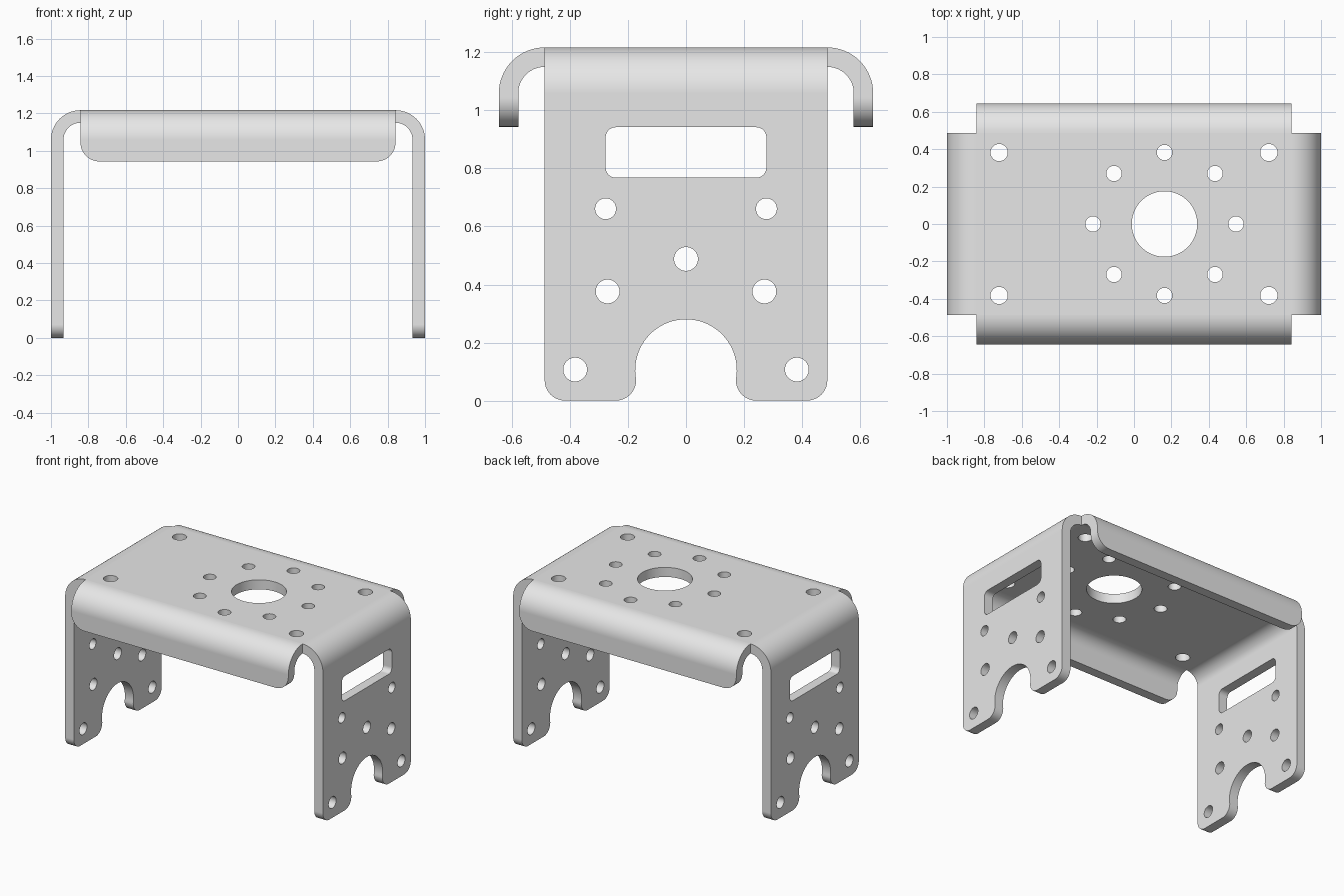
import bpy
import bmesh
from math import cos, sin, radians, pi

cube = bpy.data.objects.get("Cube")
if cube:
    bpy.data.objects.remove(cube, do_unlink=True)

TOP, THICK, BEND = 1.217, 0.067, 0.158      # sheet height, thickness, outer bend radius
HALF_X, HALF_Y = 0.842, 0.487               # flat part of the top

grey = bpy.data.materials.new("plain grey metal")
grey.use_nodes = True
grey.diffuse_color = (0.8, 0.8, 0.8, 1)
grey.node_tree.nodes["Principled BSDF"].inputs["Base Color"].default_value = (0.8, 0.8, 0.8, 1)

# Maps from outline coordinates (u, v) and depth w to space
ALONG_X = lambda u, v, w: (w, u, v)
ALONG_Y = lambda u, v, w: (u, w, v)
ALONG_Z = lambda u, v, w: (u, v, w)


def arc(cx, cy, r, start, end, n=16):
    angles = [radians(start + (end - start) * i / n) for i in range(n + 1)]
    return [(cx + r * cos(a), cy + r * sin(a)) for a in angles]


def circle(cx, cy, r, n=40):
    return arc(cx, cy, r, 0, 360, n)[:-1]


def prisms(name, outlines, place, low, high, round_edge=None, radius=0.0):
    """Extrude closed outlines; optionally round the edges chosen by a rule."""
    bm = bmesh.new()
    for outline in outlines:
        a = [bm.verts.new(place(u, v, low)) for u, v in outline]
        b = [bm.verts.new(place(u, v, high)) for u, v in outline]
        bm.faces.new(a)
        bm.faces.new(b[::-1])
        for i in range(len(a)):
            j = (i + 1) % len(a)
            bm.faces.new((a[i], b[i], b[j], a[j]))
    if round_edge:
        edges = [e for e in bm.edges if round_edge(e.verts[0].co, e.verts[1].co)]
        bmesh.ops.bevel(bm, geom=edges, offset=radius, segments=10,
                        profile=0.5, affect='EDGES')
    bmesh.ops.recalc_face_normals(bm, faces=bm.faces[:])
    mesh = bpy.data.meshes.new(name)
    bm.to_mesh(mesh)
    bm.free()
    mesh.materials.append(grey)
    obj = bpy.data.objects.new(name, mesh)
    bpy.context.collection.objects.link(obj)
    return obj


def activate(obj):
    bpy.ops.object.select_all(action='DESELECT')
    obj.select_set(True)
    bpy.context.view_layer.objects.active = obj


def cut(obj, cutter):
    activate(obj)
    mod = obj.modifiers.new("cut", 'BOOLEAN')
    mod.operation, mod.solver, mod.object = 'DIFFERENCE', 'EXACT', cutter
    bpy.ops.object.modifier_apply(modifier=mod.name)
    bpy.data.objects.remove(cutter, do_unlink=True)


def finish(obj):
    activate(obj)
    bpy.ops.object.shade_smooth_by_angle(angle=radians(30))
    mod = obj.modifiers.new("even shading", 'WEIGHTED_NORMAL')
    mod.keep_sharp = True


def bent_edge(edge, bottom):
    """Sheet profile bending down from the top at the given distance."""
    outer = edge + BEND
    return (arc(edge, TOP - BEND, BEND, 90, 0)
            + [(outer, bottom), (outer - THICK, bottom)]
            + arc(edge, TOP - BEND, BEND - THICK, 0, 90))


# Top and both legs, one bent strip with rounded feet
half = bent_edge(HALF_X, 0)
strip = half + [(-x, z) for x, z in reversed(half)]
bracket = prisms("top_and_legs", [strip], ALONG_Y, -HALF_Y, HALF_Y,
                 lambda p, q: p.z < 0.001 and q.z < 0.001 and abs(p.y - q.y) < 0.001,
                 0.07)

# Front and back flanges with rounded lower corners
FLANGE_END = 0.943
for name, side in (("front_flange", -1), ("back_flange", 1)):
    profile = [(side * y, z) for y, z in bent_edge(HALF_Y, FLANGE_END)]
    flange = prisms(name, [profile], ALONG_X, -HALF_X, HALF_X,
                    lambda p, q: max(p.z, q.z) < FLANGE_END + 0.001
                    and abs(p.x - q.x) < 0.001, 0.1)
    finish(flange)

# Leg openings: arched notch, rounded slot and bolt holes
notch = (arc(0, 0.105, 0.175, -11.5, 191.5, 40)
         + arc(-0.242, 0.07, 0.07, 0, -90, 10)[1:]
         + [(-0.242, -0.1), (0.242, -0.1)]
         + arc(0.242, 0.07, 0.07, 270, 180, 10)[:-1])
slot = []
for cy, cz, start in ((0.242, 0.907, 0), (-0.242, 0.907, 90),
                      (-0.242, 0.803, 180), (0.242, 0.803, 270)):
    slot += arc(cy, cz, 0.035, start, start + 90, 8)
leg_holes = [circle(0, 0.488, 0.041)]
for y, z, r in ((0.277, 0.661, 0.036), (0.27, 0.376, 0.041), (0.382, 0.107, 0.041)):
    leg_holes += [circle(s * y, z, r) for s in (-1, 1)]
cut(bracket, prisms("leg_cutter", [notch, slot] + leg_holes, ALONG_X, -1.2, 1.2))

# Top openings: large bore, ring of eight holes and four corner holes
BORE_X = 0.163
top_holes = [circle(BORE_X, 0, 0.175, 64)]
top_holes += [circle(BORE_X + 0.382 * cos(i * pi / 4), 0.382 * sin(i * pi / 4), 0.041)
              for i in range(8)]
top_holes += [circle(sx * 0.721, sy * 0.382, 0.046) for sx in (-1, 1) for sy in (-1, 1)]
cut(bracket, prisms("top_cutter", top_holes, ALONG_Z, 1.0, 1.4))
finish(bracket)
